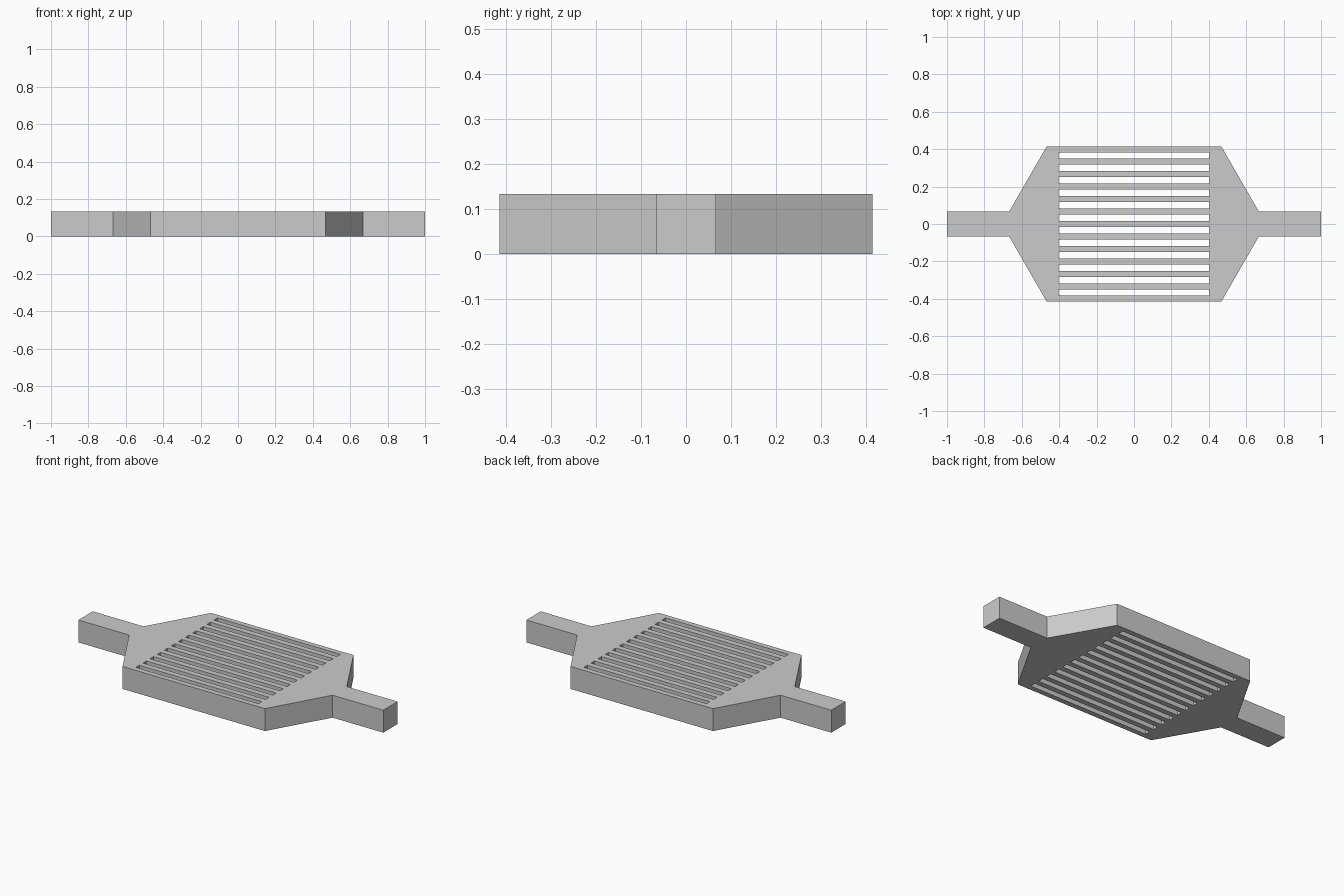
import bpy
import bmesh
from mathutils import Matrix, Vector

HEIGHT = 0.133
SLOTS = 12
PITCH = 0.0667
SLOT_SIZE = (0.805, PITCH / 2, HEIGHT * 3)

cube = bpy.data.objects.get("Cube")
if cube:
    bpy.data.objects.remove(cube, do_unlink=True)

grey = bpy.data.materials.new("light grey")
grey.use_nodes = True
colour = (0.6, 0.6, 0.6, 1)
grey.diffuse_color = colour
grey.node_tree.nodes["Principled BSDF"].inputs["Base Color"].default_value = colour


def add_object(name, bm):
    bmesh.ops.recalc_face_normals(bm, faces=bm.faces)
    mesh = bpy.data.meshes.new(name)
    bm.to_mesh(mesh)
    bm.free()
    mesh.materials.append(grey)
    obj = bpy.data.objects.new(name, mesh)
    bpy.context.collection.objects.link(obj)
    return obj


# Body: quarter outline mirrored into a plate with an inlet and outlet arm
quarter = [(1, 0.067), (0.667, 0.067), (0.467, 0.415)]
half = quarter + [(-x, y) for x, y in reversed(quarter)]
outline = half + [(-x, -y) for x, y in half]
bm = bmesh.new()
base = bm.faces.new([bm.verts.new((x, y, 0)) for x, y in outline])
top = bmesh.ops.extrude_face_region(bm, geom=[base], use_keep_orig=True)
bmesh.ops.translate(bm, vec=(0, 0, HEIGHT),
                    verts=[v for v in top["geom"] if isinstance(v, bmesh.types.BMVert)])
body = add_object("slotted_plate", bm)

# Row of long slots cut right through the body
bm = bmesh.new()
for i in range(SLOTS):
    centre = Vector((0, (i - (SLOTS - 1) / 2) * PITCH, HEIGHT / 2))
    bmesh.ops.create_cube(bm, size=1,
                          matrix=Matrix.LocRotScale(centre, None, Vector(SLOT_SIZE)))
cutter = add_object("slot_cutter", bm)
cutter.hide_render = True

cut = body.modifiers.new("slots", "BOOLEAN")
cut.operation = "DIFFERENCE"
cut.solver = "EXACT"
cut.object = cutter
bpy.context.view_layer.objects.active = body
bpy.ops.object.modifier_apply(modifier=cut.name)
bpy.data.objects.remove(cutter, do_unlink=True)
